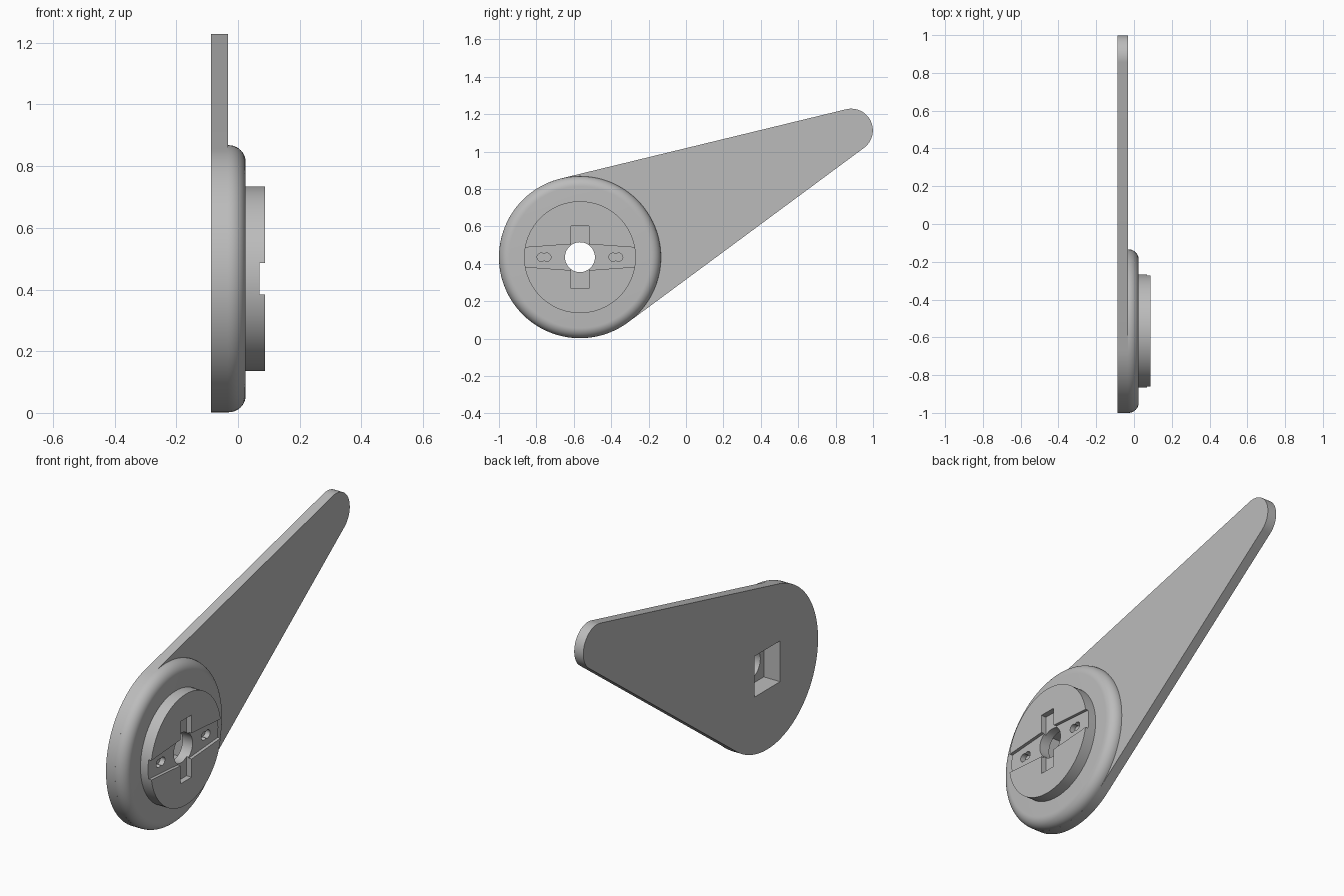
import bpy, bmesh, math
from mathutils import Vector

if "Cube" in bpy.data.objects:
    bpy.data.objects.remove(bpy.data.objects["Cube"])

grey = bpy.data.materials.new("plain grey")
grey.use_nodes = True
colour = (0.5, 0.5, 0.5, 1)
grey.diffuse_color = colour
grey.node_tree.nodes["Principled BSDF"].inputs["Base Color"].default_value = colour

HUB_Y, HUB_Z, HUB_R = -0.567, 0.435, 0.433
TIP_Y, TIP_Z, TIP_R = 0.883, 1.113, 0.116
BACK, PLATE, RIM, FACE = -0.087, -0.033, 0.025, 0.087


def arc(y, z, r, start=0, end=2 * math.pi, steps=96):
    full = abs(end - start) > 6.28
    count = steps if full else steps + 1
    return [(y + r * math.cos(start + (end - start) * i / steps),
             z + r * math.sin(start + (end - start) * i / steps)) for i in range(count)]


def box(w, h):
    return [(HUB_Y + a * w / 2, HUB_Z + b * h / 2)
            for a, b in ((-1, -1), (1, -1), (1, 1), (-1, 1))]


def prism(name, outline, x0, x1):
    """Extrude a side outline along x."""
    bm = bmesh.new()
    face = bm.faces.new([bm.verts.new((x0, y, z)) for y, z in outline])
    new = bmesh.ops.extrude_face_region(bm, geom=[face])["geom"]
    bmesh.ops.translate(bm, vec=Vector((x1 - x0, 0, 0)),
                        verts=[v for v in new if isinstance(v, bmesh.types.BMVert)])
    bmesh.ops.recalc_face_normals(bm, faces=bm.faces)
    mesh = bpy.data.meshes.new(name)
    bm.to_mesh(mesh)
    bm.free()
    obj = bpy.data.objects.new(name, mesh)
    bpy.context.collection.objects.link(obj)
    mesh.materials.append(grey)
    return obj


def activate(obj):
    bpy.ops.object.select_all(action='DESELECT')
    obj.select_set(True)
    bpy.context.view_layer.objects.active = obj


def cut(obj, outline, x0, x1):
    cutter = prism("cutter", outline, x0, x1)
    cutter.hide_render = True
    mod = obj.modifiers.new("cut", 'BOOLEAN')
    mod.operation, mod.solver, mod.object = 'DIFFERENCE', 'EXACT', cutter
    activate(obj)
    bpy.ops.object.modifier_apply(modifier=mod.name)
    bpy.data.objects.remove(cutter)


# Tapered arm plate: two arcs joined by their common tangents
axis = math.atan2(TIP_Z - HUB_Z, TIP_Y - HUB_Y)
spread = math.acos((HUB_R - TIP_R) / math.hypot(TIP_Z - HUB_Z, TIP_Y - HUB_Y))
outline = (arc(TIP_Y, TIP_Z, TIP_R, axis - spread, axis + spread, 32)
           + arc(HUB_Y, HUB_Z, HUB_R, axis + spread, axis + 2 * math.pi - spread, 72))
arm = prism("arm_plate", outline, BACK, PLATE)

# Round hub with a rounded outer rim
hub = prism("hub", arc(HUB_Y, HUB_Z, HUB_R), PLATE, RIM)
bm = bmesh.new()
bm.from_mesh(hub.data)
rim = [e for e in bm.edges if all(abs(v.co.x - RIM) < 1e-4 for v in e.verts)]
bmesh.ops.bevel(bm, geom=rim, offset=0.055, segments=10, profile=0.5, affect='EDGES')
bm.to_mesh(hub.data)
bm.free()

# Raised boss
boss = prism("boss", arc(HUB_Y, HUB_Z, 0.299), RIM, FACE)

# Square socket in the back and round hole through to the front
for part in (arm, hub):
    cut(part, box(0.22, 0.22), BACK - 0.1, 0.01)
for part in (hub, boss):
    cut(part, arc(HUB_Y, HUB_Z, 0.08, steps=48), -0.02, FACE + 0.1)

# Bow-sided cross groove, upright key slot and paired screw holes
groove = [(HUB_Y + y, HUB_Z + z) for y, z in
          ((-0.32, -0.05), (0, -0.073), (0.32, -0.05), (0.32, 0.05), (0, 0.073), (-0.32, 0.05))]
cut(boss, groove, FACE - 0.017, FACE + 0.1)
cut(boss, box(0.095, 0.335), FACE - 0.03, FACE + 0.1)
for side in (-1, 1):
    for shift in (-0.015, 0.015):
        cut(boss, arc(HUB_Y + side * 0.192 + shift, HUB_Z, 0.022, steps=24),
            FACE - 0.045, FACE + 0.1)

for part in (arm, hub, boss):
    activate(part)
    bpy.ops.object.shade_smooth_by_angle(angle=math.radians(30))
